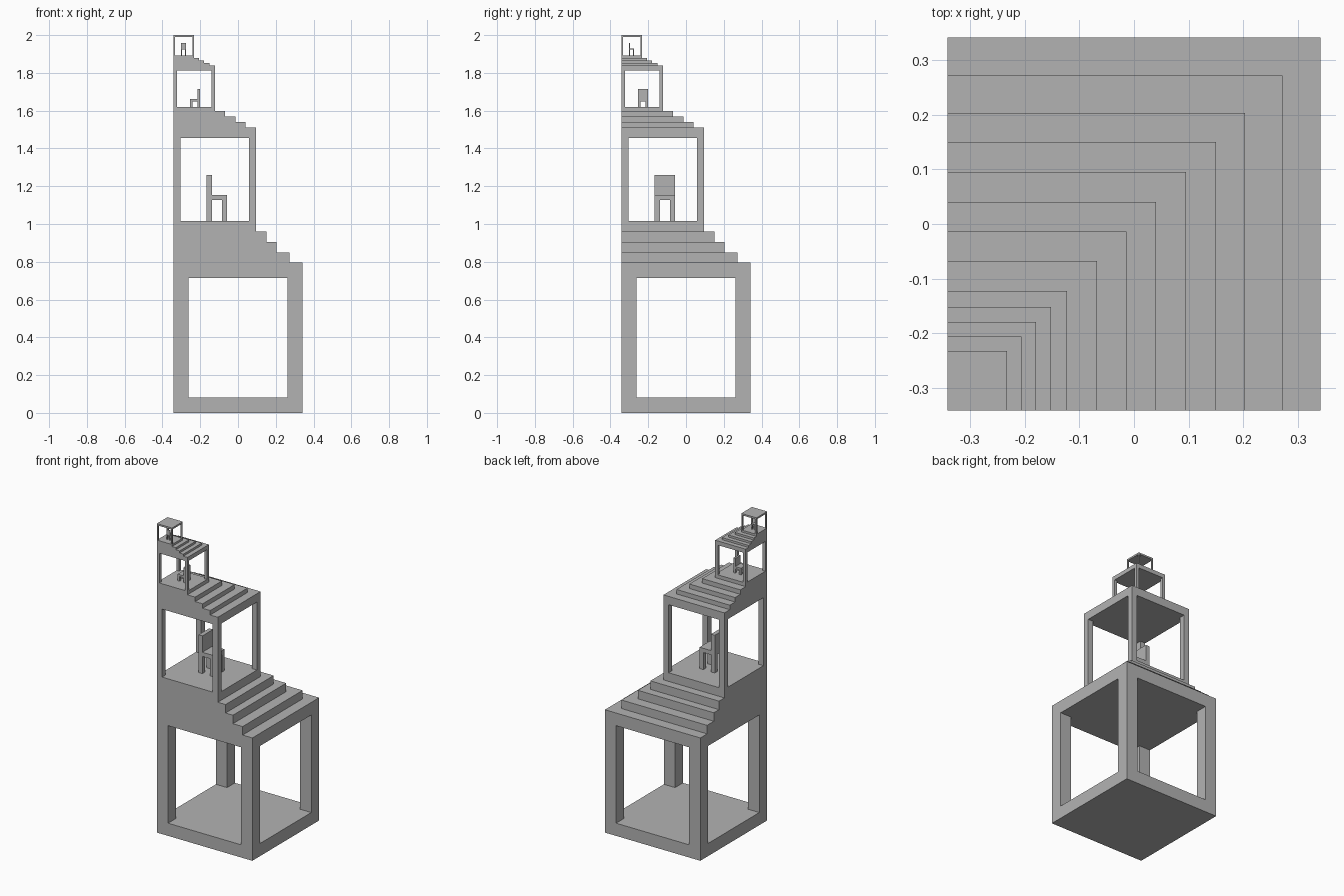
import bpy, bmesh
from mathutils import Vector

cube = bpy.data.objects.get("Cube")
if cube:
    bpy.data.objects.remove(cube, do_unlink=True)

stone = bpy.data.materials.new("plain grey")
stone.use_nodes = True
GREY = (0.45, 0.45, 0.45, 1)
stone.diffuse_color = GREY
stone.node_tree.nodes["Principled BSDF"].inputs["Base Color"].default_value = GREY

C = -0.3415  # shared corner of every tier, in x and y


def boxes(name, spans):
    """One object made of boxes, each given as (low corner, high corner)."""
    bm = bmesh.new()
    for lo, hi in spans:
        lo, hi = Vector(lo), Vector(hi)
        verts = bmesh.ops.create_cube(bm, size=1)["verts"]
        for v in verts:
            v.co = (lo + hi) / 2 + v.co * (hi - lo)
    mesh = bpy.data.meshes.new(name)
    bm.to_mesh(mesh)
    bm.free()
    mesh.materials.append(stone)
    obj = bpy.data.objects.new(name, mesh)
    bpy.context.collection.objects.link(obj)
    return obj


def room(name, edge, bottom, floor, ceiling, top, post):
    """Solid block opened right through in x and in y, leaving corner posts."""
    block = boxes(name, [((C, C, bottom), (edge, edge, top))])
    a, b, out = C + post, edge - post, 0.1
    cutters = [boxes("cutter", [((C - out, a, floor), (edge + out, b, ceiling))]),
               boxes("cutter", [((a, C - out, floor), (b, edge + out, ceiling))])]
    for c in cutters:
        mod = block.modifiers.new("opening", 'BOOLEAN')
        mod.operation, mod.solver, mod.object = 'DIFFERENCE', 'EXACT', c
    bpy.context.view_layer.update()
    graph = bpy.context.evaluated_depsgraph_get()
    mesh = bpy.data.meshes.new_from_object(block.evaluated_get(graph))
    block.modifiers.clear()
    block.data = mesh
    for c in cutters:
        bpy.data.objects.remove(c, do_unlink=True)


def stairs(name, edges, z, top):
    """L-shaped steps climbing to the shared corner."""
    rise = (top - z) / len(edges)
    boxes(name, [((C, C, z + i * rise), (e, e, z + (i + 1) * rise))
                 for i, e in enumerate(edges)])


def chair(name, x, y, floor, width, seat, top, back):
    """Four-legged chair; back is the side of its backrest."""
    t = width / 4
    x2, y2 = x + width, y + width
    under = seat - t
    parts = [((lx, ly, floor), (lx + t, ly + t, under))
             for lx in (x, x2 - t) for ly in (y, y2 - t)]
    parts.append(((x, y, under), (x2, y2, seat)))
    lo, hi = [x, y, seat], [x2, y2, top]
    if back == "-x":
        hi[0] = x + t
    elif back == "+x":
        lo[0] = x2 - t
    else:
        hi[1] = y + t
    parts.append((lo, hi))
    boxes(name, parts)


# Four open rooms, each about half the one below
room("ground_room", 0.3415, 0, 0.082, 0.713, 0.795, 0.08)
room("second_room", 0.095, 0.96, 1.016, 1.456, 1.51, 0.037)
room("third_room", -0.123, 1.597, 1.62, 1.812, 1.839, 0.0185)
room("top_room", -0.233, 1.88, 1.893, 1.989, 2.0, 0.009)

# Stairs between the rooms
stairs("lower_stairs", (0.272, 0.203, 0.15), 0.795, 0.96)
stairs("middle_stairs", (0.04, -0.014, -0.068), 1.51, 1.597)
stairs("upper_stairs", (-0.152, -0.179, -0.206), 1.839, 1.88)

# Chairs, each turned another way
chair("large_chair", -0.166, -0.166, 1.016, 0.109, 1.154, 1.26, "-x")
chair("medium_chair", -0.254, -0.254, 1.62, 0.054, 1.663, 1.716, "+x")
chair("small_chair", -0.302, -0.302, 1.893, 0.027, 1.93, 1.957, "-y")
